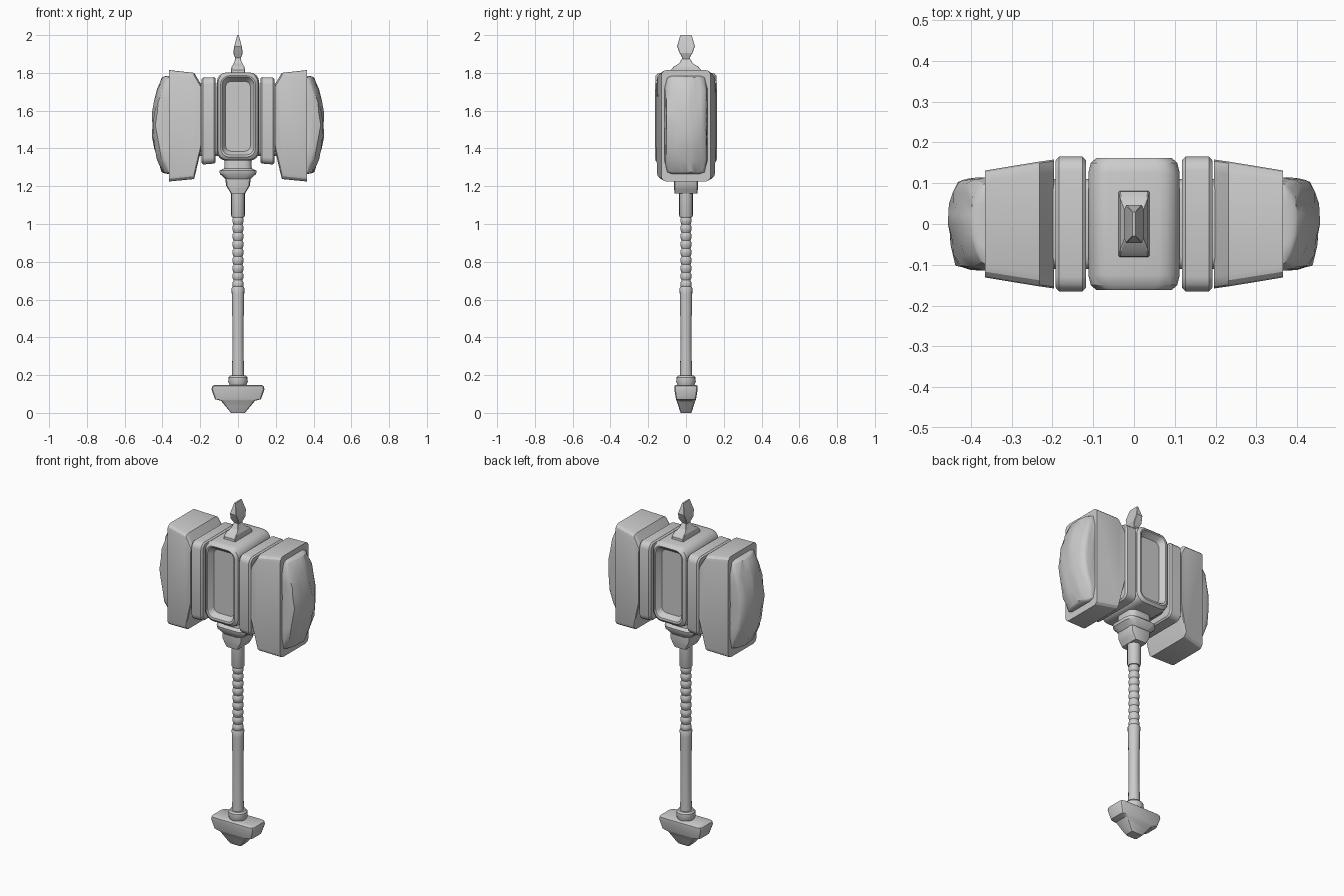
import bpy, bmesh, math, random

if "Cube" in bpy.data.objects:
    bpy.data.objects.remove(bpy.data.objects["Cube"])

random.seed(4)


def finish(bm, name, mirror=False, angle=35):
    bmesh.ops.recalc_face_normals(bm, faces=bm.faces)
    me = bpy.data.meshes.new(name)
    bm.to_mesh(me)
    bm.free()
    ob = bpy.data.objects.new(name, me)
    bpy.context.collection.objects.link(ob)
    bpy.ops.object.select_all(action='DESELECT')
    ob.select_set(True)
    bpy.context.view_layer.objects.active = ob
    bpy.ops.object.shade_smooth_by_angle(angle=math.radians(angle))
    if mirror:
        ob.modifiers.new("mirror", 'MIRROR').use_axis = (True, False, False)
    return ob


def skin(bm, rings):
    """Bridge a list of equal-length point rings and cap both ends."""
    vs = [[bm.verts.new(p) for p in r] for r in rings]
    n = len(vs[0])
    for a, b in zip(vs, vs[1:]):
        for i in range(n):
            j = (i + 1) % n
            bm.faces.new((a[i], a[j], b[j], b[i]))
    bm.faces.new(vs[0])
    bm.faces.new(vs[-1])


def loft(name, axis, sections, segs=3, mirror=False, angle=35):
    """Rounded rectangles (position, half width, low, high, radius) along an axis."""
    rings = []
    for pos, w, lo, hi, r in sections:
        ring = []
        corners = [(w - r, hi - r), (-w + r, hi - r), (-w + r, lo + r), (w - r, lo + r)]
        for k, (ca, cb) in enumerate(corners):
            for s in range(segs + 1):
                t = (k + s / segs) * math.pi / 2
                a, b = ca + r * math.cos(t), cb + r * math.sin(t)
                ring.append({'x': (pos, a, b), 'y': (a, pos, b), 'z': (a, b, pos)}[axis])
        rings.append(ring)
    bm = bmesh.new()
    skin(bm, rings)
    return finish(bm, name, mirror, angle)


def lathe(name, profile, sides=16):
    """Round part around the z axis from (radius, height) points."""
    bm = bmesh.new()
    skin(bm, [[(r * math.cos(math.tau * i / sides), r * math.sin(math.tau * i / sides), z)
               for i in range(sides)] for r, z in profile])
    return finish(bm, name)


def upright(name, rows, r, segs=2, angle=35):
    """Loft along z from (height, half x, half y)."""
    return loft(name, 'z', [(z, x, -y, y, r * min(x, y)) for z, x, y in rows], segs, angle=angle)


# Central block with a sunken panel on the front and back
half = [(0.128, 0.066, 1.385, 1.755, 0.03), (0.15, 0.078, 1.372, 1.772, 0.035),
        (0.16, 0.084, 1.366, 1.778, 0.04), (0.162, 0.092, 1.355, 1.785, 0.045),
        (0.15, 0.106, 1.34, 1.797, 0.05), (0.125, 0.112, 1.335, 1.802, 0.05)]
loft("head_block", 'y', [(-p, *s) for p, *s in half] + half[::-1], segs=4)

# Core joining the head parts
loft("head_core", 'x', [(-0.35, 0.11, 1.36, 1.745, 0.03), (0.35, 0.11, 1.36, 1.745, 0.03)])

# Bands either side of the block
loft("head_band", 'x', [(0.118, 0.156, 1.328, 1.77, 0.03), (0.126, 0.165, 1.32, 1.777, 0.035),
                        (0.184, 0.165, 1.315, 1.775, 0.035), (0.192, 0.156, 1.323, 1.768, 0.03)],
     mirror=True)

# Flared hammer blocks
loft("hammer_block", 'x', [(0.196, 0.158, 1.39, 1.74, 0.03), (0.232, 0.153, 1.238, 1.80, 0.03),
                           (0.365, 0.131, 1.225, 1.815, 0.028)], mirror=True, angle=30)

# Rough bulging striking faces
bm = bmesh.new()
bmesh.ops.create_cube(bm, size=2)
bmesh.ops.subdivide_edges(bm, edges=bm.edges[:], cuts=7, use_grid_fill=True)
for v in bm.verts:
    u, y, w = v.co
    t = (u + 1) / 2
    pinch = 1 - 0.1 * t ** 4 - 0.12 * (abs(w) > 0.99)
    reach = 0.456 - 0.052 * w * w - 0.022 * y * y
    if t == 1:
        reach += random.uniform(-0.006, 0.004)
    v.co = (0.34 + (reach - 0.34) * t,
            0.113 * y * pinch + random.uniform(-0.002, 0.002),
            1.525 + 0.26 * w * (1 - 0.04 * t ** 4 - 0.03 * (abs(y) > 0.99)))
finish(bm, "striking_face", mirror=True)

# Finial foot and blade-like tip on top of the head
upright("finial_foot", [(1.78, 0.04, 0.082), (1.815, 0.037, 0.08), (1.832, 0.034, 0.066),
                        (1.85, 0.023, 0.036), (1.885, 0.01, 0.016)], 0.08, 1, 20)
upright("finial_tip", [(1.87, 0.012, 0.014), (1.905, 0.025, 0.034), (1.94, 0.02, 0.047),
                       (2.0, 0.004, 0.03)], 0.1, 1, 20)

# Collar beneath the head
upright("upper_collar", [(1.345, 0.07, 0.07), (1.295, 0.073, 0.073), (1.282, 0.098, 0.088),
                         (1.265, 0.096, 0.086), (1.237, 0.066, 0.066)], 0.5, 3)
upright("lower_collar", [(1.24, 0.066, 0.064), (1.205, 0.064, 0.064), (1.185, 0.052, 0.063),
                         (1.162, 0.038, 0.06)], 0.3, 2)

# Handle: sleeve, ribbed grip, plain shaft
lathe("handle_sleeve", [(0.036, 1.20), (0.036, 1.045), (0.032, 1.035)])
ribs = 9
lathe("ribbed_grip", [(0.024 + 0.006 * abs(math.sin(math.pi * i / 6)), 1.04 - 0.38 * i / (ribs * 6))
                      for i in range(ribs * 6 + 1)])
lathe("shaft", [(0.030, 0.668), (0.034, 0.66), (0.033, 0.63), (0.029, 0.45), (0.029, 0.36),
                (0.032, 0.18)])

# Ring and anvil-shaped pommel
lathe("pommel_ring", [(0.042, 0.197), (0.05, 0.188), (0.052, 0.165), (0.042, 0.14)])
upright("pommel", [(0.147, 0.125, 0.056), (0.142, 0.136, 0.062), (0.125, 0.14, 0.062),
                   (0.072, 0.122, 0.053), (0.064, 0.09, 0.049), (0.035, 0.066, 0.04),
                   (0.01, 0.045, 0.032), (0.0, 0.036, 0.028)], 0.3, 2)
